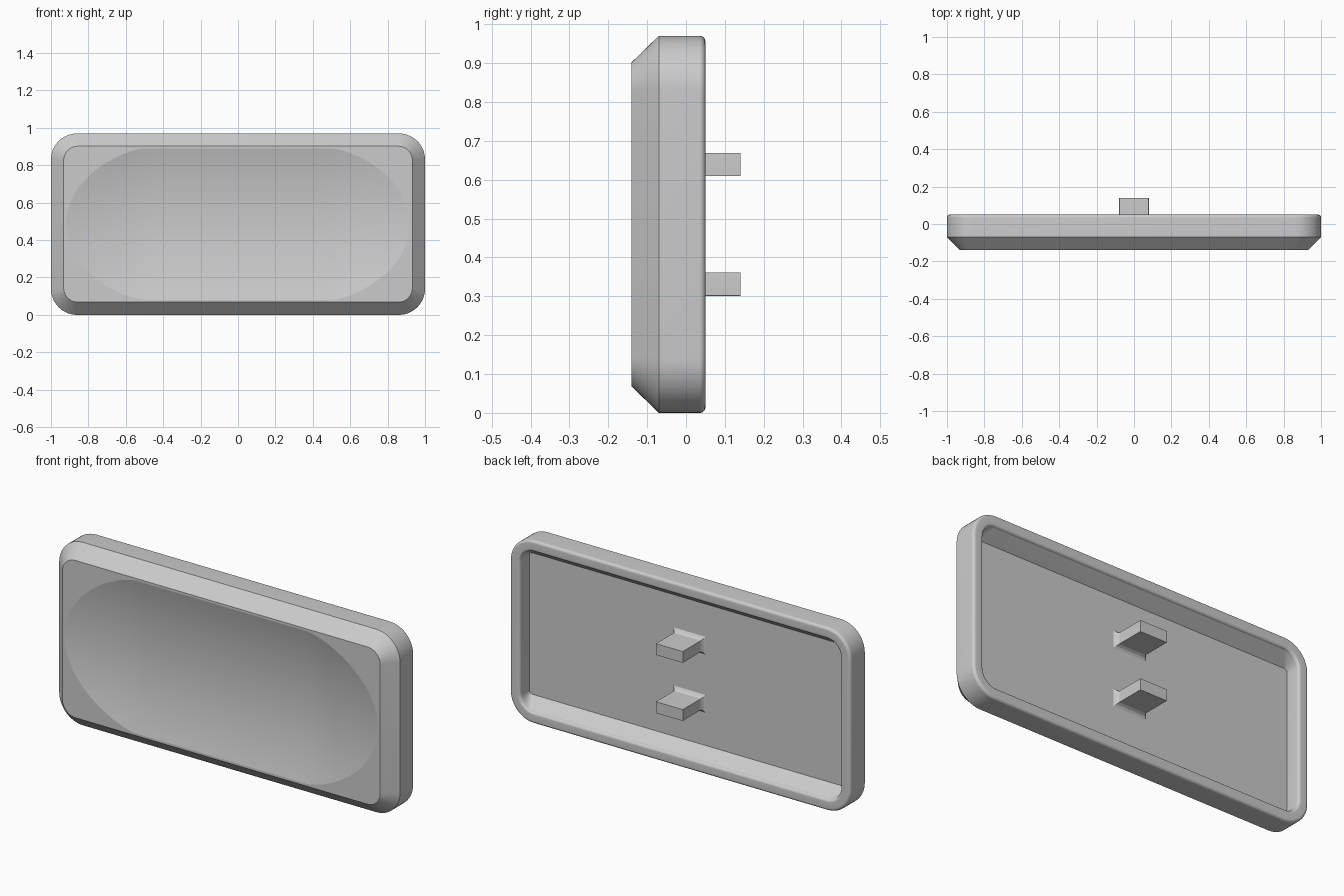
import bpy, bmesh, math

cube = bpy.data.objects.get("Cube")
if cube:
    bpy.data.objects.remove(cube, do_unlink=True)

MID_Z = 0.485      # height of the centre line
STEPS = 12         # segments per rounded corner
FRONT_Y = -0.14

grey = bpy.data.materials.new("plain_grey")
grey.use_nodes = True
grey.diffuse_color = (0.6, 0.6, 0.6, 1)
grey.node_tree.nodes["Principled BSDF"].inputs["Base Color"].default_value = (0.6, 0.6, 0.6, 1)


def mirrored(quarter):
    """Turn a first-quadrant arc (from +x to +z) into a full closed loop."""
    left = [(-x, z) for x, z in reversed(quarter)]
    top = quarter + left
    return top + [(-x, -z) for x, z in top]


def rounded_rect(hx, hz, r):
    angles = [math.pi / 2 * i / STEPS for i in range(STEPS + 1)]
    return mirrored([(hx - r + r * math.cos(a), hz - r + r * math.sin(a)) for a in angles])


def flat_loop(hx, hz, r, y):
    return [(x, y, z) for x, z in rounded_rect(hx, hz, r)]


def loft(name, loops, z):
    """Skin consecutive loops and cap both ends."""
    bm = bmesh.new()
    rings = [[bm.verts.new(p) for p in loop] for loop in loops]
    count = len(rings[0])
    for a, b in zip(rings, rings[1:]):
        for i in range(count):
            j = (i + 1) % count
            bm.faces.new((a[i], a[j], b[j], b[i]))
    bm.faces.new(rings[0])
    bm.faces.new(rings[-1])
    bmesh.ops.remove_doubles(bm, verts=bm.verts, dist=0.0001)
    bmesh.ops.recalc_face_normals(bm, faces=bm.faces)
    mesh = bpy.data.meshes.new(name)
    bm.to_mesh(mesh)
    bm.free()
    mesh.materials.append(grey)
    obj = bpy.data.objects.new(name, mesh)
    obj.location.z = z
    bpy.context.collection.objects.link(obj)
    bpy.ops.object.select_all(action="DESELECT")
    obj.select_set(True)
    bpy.context.view_layer.objects.active = obj
    bpy.ops.object.shade_smooth_by_angle(angle=math.radians(9.5))
    return obj


# Shallow scooped dish: trough along x that rises at both ends
HALF_FLAT, END, HALF_H, DEPTH, POWER = 0.5, 0.42, 0.405, 0.053, 1.5


def dish_y(x, z):
    t = max(0, abs(x) - HALF_FLAT) / END
    return FRONT_Y + DEPTH * max(0, 1 - (z / HALF_H) ** 2 - t ** POWER)


rim = mirrored([(HALF_FLAT + END * max(0, math.cos(a)) ** (2 / POWER), HALF_H * math.sin(a))
                for a in (math.pi / 2 * i / STEPS for i in range(STEPS + 1))])
RINGS = 20
loops = []
for k in range(1, RINGS + 1):
    f = k / RINGS
    loops.append([(x * f, dish_y(x * f, z * f), z * f) for x, z in rim])

# Front face edge, sloped border and outer wall
loops += [flat_loop(0.932, 0.417, 0.075, FRONT_Y), flat_loop(1, 0.485, 0.14, -0.07)]

# Softly rounded back lip, outer then inner edge
ROUND, BACK_Y = 0.015, 0.05
quarter = [math.pi / 2 * i / 10 for i in range(11)]
for a in quarter:
    d = ROUND * (1 - math.cos(a))
    loops.append(flat_loop(1 - d, 0.485 - d, 0.14 - d, BACK_Y - ROUND * (1 - math.sin(a))))
for a in reversed(quarter):
    d = ROUND * (1 - math.cos(a))
    loops.append(flat_loop(0.94 + d, 0.425 + d, 0.08 + d, BACK_Y - ROUND * (1 - math.sin(a))))

# Hollow back with sloped upper and lower walls
FLOOR_Y = -0.03
loops.append(flat_loop(0.94, 0.375, 0.02, FLOOR_Y))
loft("shell", loops, MID_Z)

# Two mounting pegs with a small flare at the root
for name, side in (("upper_peg", 1), ("lower_peg", -1)):
    profile = [(0.02, FLOOR_Y - 0.002), (0.007, FLOOR_Y + 0.007), (0, FLOOR_Y + 0.02), (0, 0.14)]
    loft(name, [flat_loop(0.079 + g, 0.03 + g, 0.001, y) for g, y in profile],
         MID_Z + side * 0.154)
